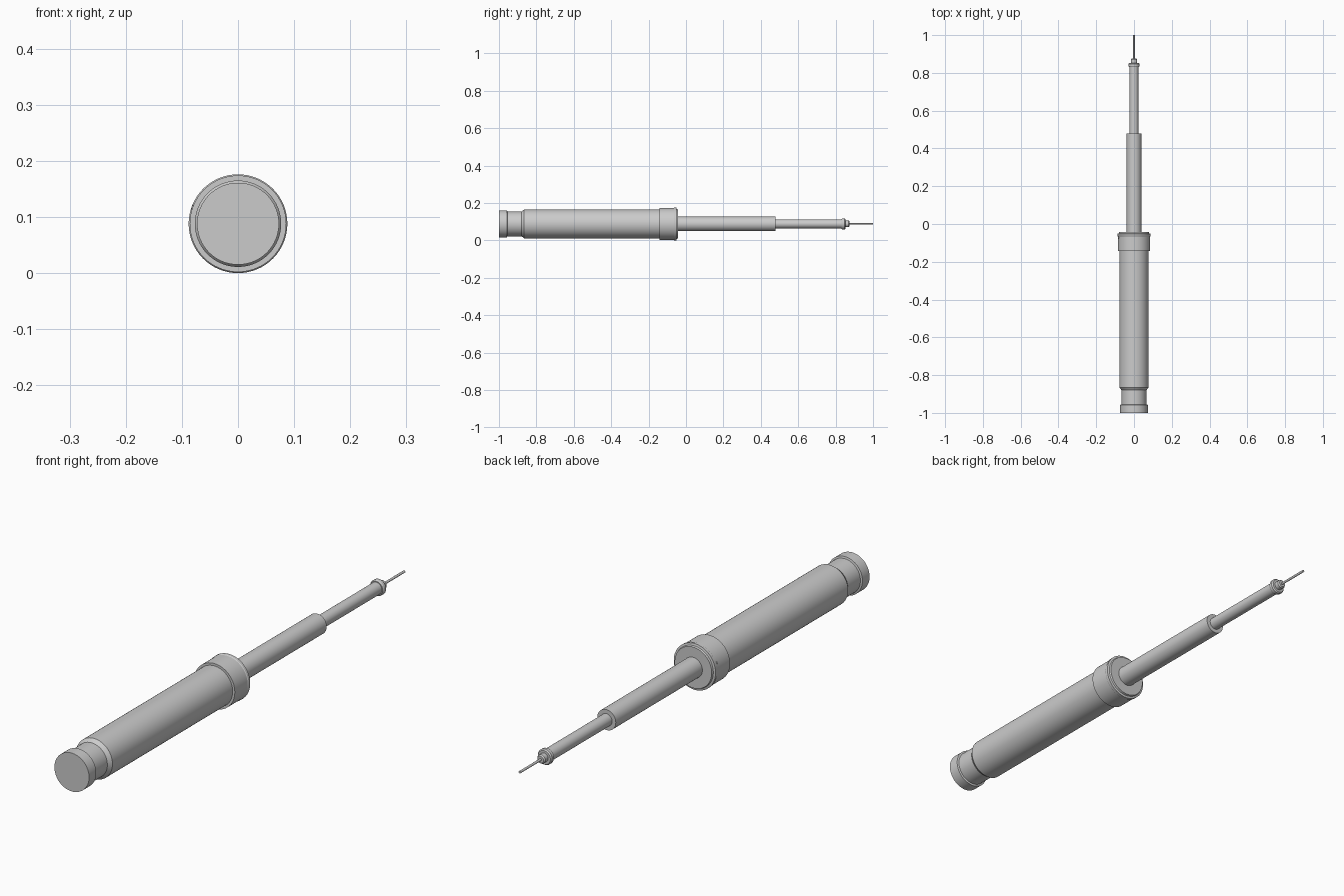
import bpy, bmesh, math
from mathutils import Matrix, Vector

if "Cube" in bpy.data.objects:
    bpy.data.objects.remove(bpy.data.objects["Cube"])

AXIS_Z = 0.088
SIDES = 64


def lathe(name, profile, sides=SIDES):
    """Closed solid turned around the y axis from (y, radius) points."""
    bm = bmesh.new()
    rings = []
    for y, r in profile:
        ring = []
        for i in range(sides):
            a = 2 * math.pi * i / sides
            ring.append(bm.verts.new((r * math.cos(a), y, AXIS_Z + r * math.sin(a))))
        rings.append(ring)
    for a, b in zip(rings, rings[1:]):
        for i in range(sides):
            j = (i + 1) % sides
            bm.faces.new((a[i], a[j], b[j], b[i]))
    bm.faces.new(rings[0])
    bm.faces.new(rings[-1])
    return finish(name, bm)


def finish(name, bm):
    bmesh.ops.recalc_face_normals(bm, faces=bm.faces)
    mesh = bpy.data.meshes.new(name)
    bm.to_mesh(mesh)
    bm.free()
    ob = bpy.data.objects.new(name, mesh)
    bpy.context.collection.objects.link(ob)
    bpy.ops.object.select_all(action='DESELECT')
    ob.select_set(True)
    bpy.context.view_layer.objects.active = ob
    bpy.ops.object.shade_smooth_by_angle(angle=math.radians(25))
    return ob


# Main barrel with end cap, grooved neck and tapered shoulder
lathe("barrel", [(-1.0, 0.073), (-0.957, 0.073), (-0.955, 0.066),
                 (-0.88, 0.066), (-0.865, 0.077), (-0.13, 0.077)])

# Collar at the front of the barrel, with raised lip and small step
lathe("collar", [(-0.142, 0.086), (-0.065, 0.086), (-0.062, 0.088),
                 (-0.052, 0.088), (-0.050, 0.080), (-0.043, 0.078)])

# Stepped telescoping rods
lathe("outer_rod", [(-0.06, 0.039), (0.478, 0.039)], 48)
lathe("inner_rod", [(0.46, 0.0235), (0.838, 0.0235)], 40)

# Tip flange, nub and thin needle
lathe("tip_flange", [(0.832, 0.027), (0.837, 0.030), (0.848, 0.030), (0.853, 0.026)], 40)
lathe("tip_nub", [(0.845, 0.017), (0.870, 0.017), (0.875, 0.013)], 32)
lathe("needle", [(0.865, 0.0045), (1.0, 0.0045)], 16)

# Tiny locating pin on the left of the collar
direction = Vector((-0.94, 0, 0.34)).normalized()
bm = bmesh.new()
bmesh.ops.create_cone(
    bm, cap_ends=True, segments=16, radius1=0.004, radius2=0.004, depth=0.008,
    matrix=Matrix.Translation(Vector((0, -0.072, AXIS_Z)) + direction * 0.0835)
    @ direction.to_track_quat('Z', 'Y').to_matrix().to_4x4())
finish("collar_pin", bm)
